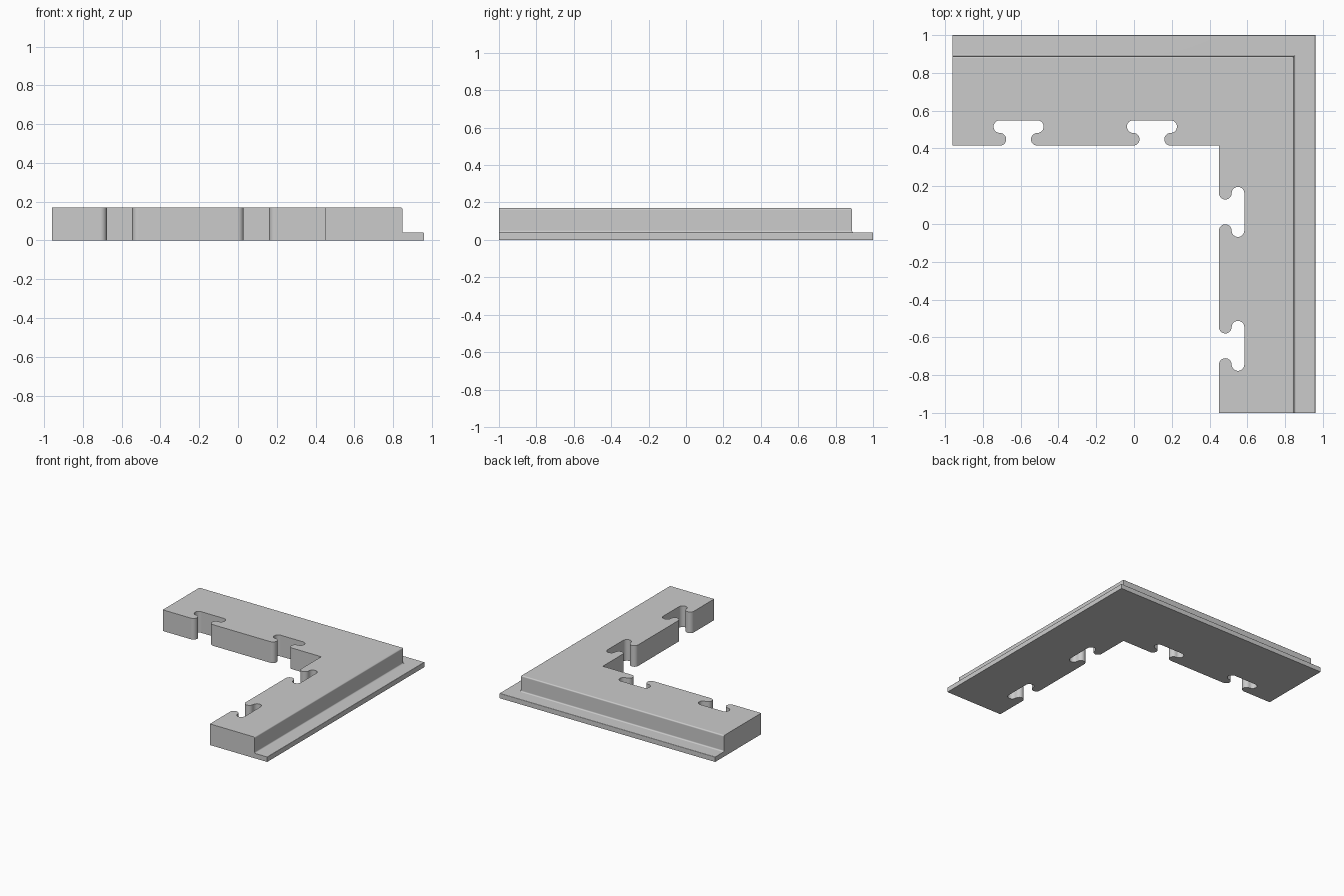
import bpy
import bmesh
from math import cos, sin, radians

cube = bpy.data.objects.get("Cube")
if cube:
    bpy.data.objects.remove(cube, do_unlink=True)

HALF_X, HALF_Y = 0.96, 1.0
INNER_X, INNER_Y = 0.45, 0.415
HEIGHT, FLANGE, STEP = 0.17, 0.04, 0.112
LOBE, REACH = 0.0335, 0.099


def arc(cx, cy, r, start, end, steps):
    angles = [radians(start + (end - start) * i / steps) for i in range(steps + 1)]
    return [(cx + r * cos(a), cy + r * sin(a)) for a in angles]


# Puzzle socket: (along, depth) points, one half mirrored
half = arc(-REACH, LOBE, LOBE, -90, 90, 14)
half += arc(-REACH, 3 * LOBE, LOBE, 270, 90, 14)[1:]
socket = half + [(-u, v) for u, v in reversed(half)]

# Inner edge of the corner piece with two sockets in each arm
inner = [(-HALF_X, INNER_Y)]
for c in (-0.611, 0.095):
    inner += [(c + u, INNER_Y + v) for u, v in socket]
inner.append((INNER_X, INNER_Y))
for c in (0.064, -0.645):
    inner += [(INNER_X + v, c - u) for u, v in socket]
inner.append((INNER_X, -HALF_Y))

# Outer rebate profile: (inset, height)
R = 0.01
profile = [(0, 0)]
profile += arc(R / 2, FLANGE - R / 2, R / 2, 180, 90, 4)
profile += arc(STEP - R, FLANGE + R, R, 270, 360, 6)
profile += arc(STEP + R, HEIGHT - R, R, 180, 90, 6)

bm = bmesh.new()

# Inner wall
low = [bm.verts.new((x, y, 0)) for x, y in inner]
high = [bm.verts.new((x, y, HEIGHT)) for x, y in inner]
for i in range(len(inner) - 1):
    bm.faces.new((low[i], low[i + 1], high[i + 1], high[i]))

# Outer stepped wall, mitred at the corner
rings = [[bm.verts.new(p) for p in ((-HALF_X, HALF_Y - o, z),
                                    (HALF_X - o, HALF_Y - o, z),
                                    (HALF_X - o, -HALF_Y, z))]
         for o, z in profile]
for a, b in zip(rings, rings[1:]):
    for i in range(2):
        bm.faces.new((a[i], a[i + 1], b[i + 1], b[i]))

# Arm ends, underside and top
for k, i in ((0, 0), (-1, 2)):
    bm.faces.new([low[k]] + [ring[i] for ring in rings] + [high[k]])
bm.faces.new(low + rings[0][::-1])
bm.faces.new(high + rings[-1][::-1])
bmesh.ops.recalc_face_normals(bm, faces=bm.faces)

mesh = bpy.data.meshes.new("corner_edge_tile")
bm.to_mesh(mesh)
bm.free()
tile = bpy.data.objects.new("corner_edge_tile", mesh)
bpy.context.collection.objects.link(tile)

# Plain grey material
grey = bpy.data.materials.new("light_grey")
grey.use_nodes = True
colour = (0.6, 0.6, 0.6, 1)
grey.diffuse_color = colour
grey.node_tree.nodes["Principled BSDF"].inputs["Base Color"].default_value = colour
mesh.materials.append(grey)

# Smooth rounds, crisp flats
bpy.ops.object.select_all(action="DESELECT")
tile.select_set(True)
bpy.context.view_layer.objects.active = tile
bpy.ops.object.shade_smooth_by_angle(angle=radians(30))
weighted = tile.modifiers.new("even_shading", "WEIGHTED_NORMAL")
weighted.keep_sharp = True
